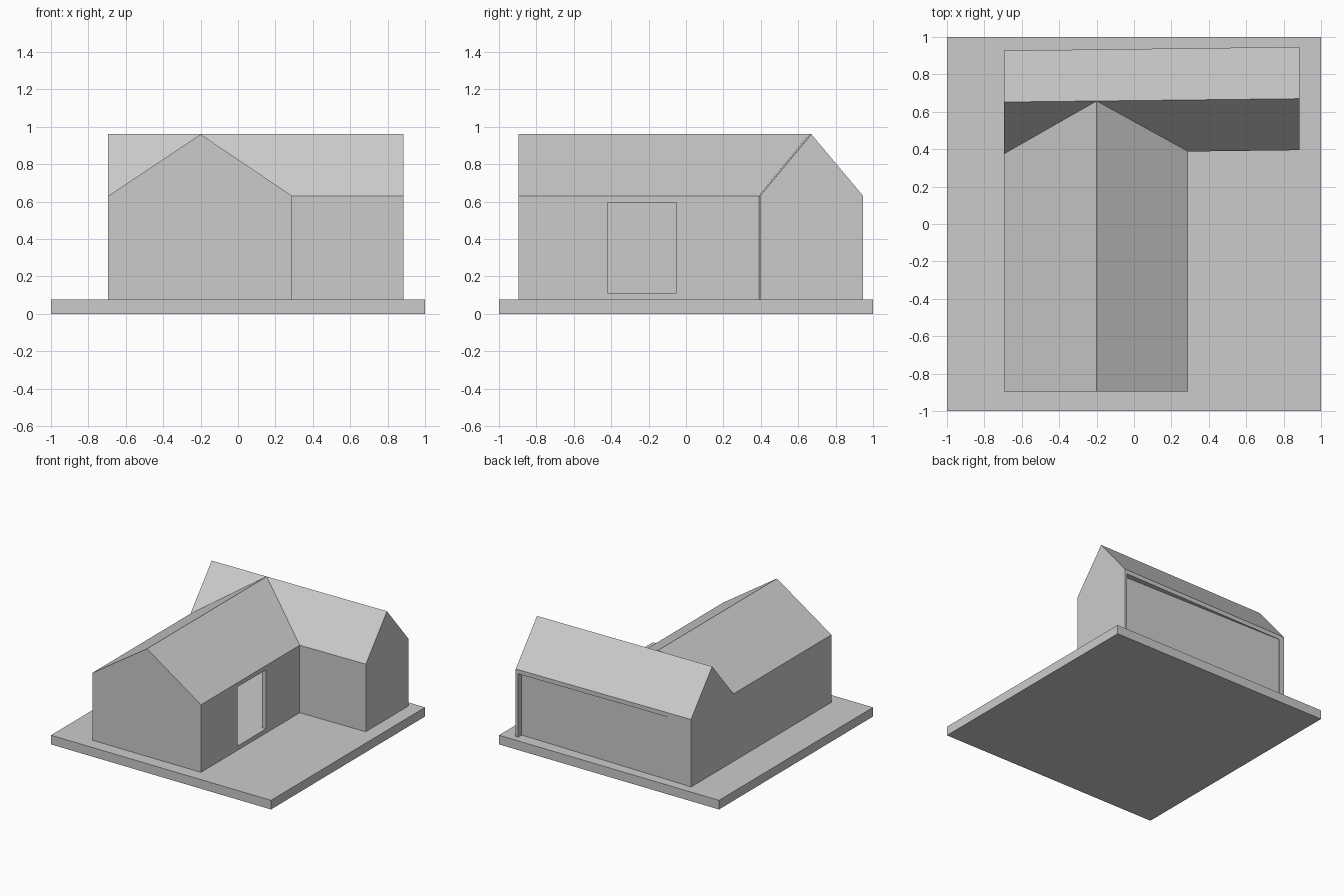
import bpy, bmesh

if "Cube" in bpy.data.objects:
    bpy.data.objects.remove(bpy.data.objects["Cube"])

BASE, SILL, HEAD, EAVE, RIDGE = 0.075, 0.11, 0.595, 0.63, 0.96


def loft(name, a, b):
    """Closed solid between two matching outlines."""
    bm = bmesh.new()
    va = [bm.verts.new(p) for p in a]
    vb = [bm.verts.new(p) for p in b]
    n = len(a)
    bm.faces.new(va)
    bm.faces.new(vb)
    for i in range(n):
        j = (i + 1) % n
        bm.faces.new((va[i], va[j], vb[j], vb[i]))
    bmesh.ops.recalc_face_normals(bm, faces=bm.faces)
    mesh = bpy.data.meshes.new(name)
    bm.to_mesh(mesh)
    bm.free()
    ob = bpy.data.objects.new(name, mesh)
    bpy.context.collection.objects.link(ob)
    return ob


def gable(lo, mid, hi, floor, eave, ridge):
    """Gable outline as (across, height) points."""
    return [(lo, floor), (hi, floor), (hi, eave), (mid, ridge), (lo, eave)]


def along_y(name, y0, y1, prof):
    return loft(name, [(u, y0, z) for u, z in prof], [(u, y1, z) for u, z in prof])


def along_x(name, x0, x1, prof0, prof1):
    return loft(name, [(x0, u, z) for u, z in prof0], [(x1, u, z) for u, z in prof1])


def upright(name, plan, z0, z1):
    return loft(name, [(x, y, z0) for x, y in plan], [(x, y, z1) for x, y in plan])


def rect(x0, x1, y0, y1):
    return [(x0, y0), (x1, y0), (x1, y1), (x0, y1)]


def combine(target, other, op):
    other.hide_render = True
    mod = target.modifiers.new("combine", 'BOOLEAN')
    mod.operation, mod.solver, mod.object = op, 'EXACT', other
    bpy.context.view_layer.objects.active = target
    bpy.ops.object.modifier_apply(modifier=mod.name)
    bpy.data.objects.remove(other)


# ground slab
upright("base_slab", rect(-1, 1, -1, 1), 0, BASE)

# front wing joined with the slightly skewed rear wing
house = along_y("house", -0.895, 0.657, gable(-0.695, -0.2, 0.29, BASE, EAVE, RIDGE))
rear = along_x("rear_wing", -0.695, 0.885,
               gable(0.375, 0.652, 0.927, BASE, EAVE, RIDGE),
               gable(0.395, 0.67, 0.947, BASE, EAVE, RIDGE))
combine(house, rear, 'UNION')

# hollow rooms
room = along_y("front_room", -0.86, 0.65, gable(-0.658, -0.2, 0.253, SILL, 0.61, 0.915))
combine(house, room, 'DIFFERENCE')
inner = gable(0.415, 0.655, 0.87, SILL, 0.62, 0.90)
room = along_x("rear_room", -0.658, 0.85, inner, inner)
combine(house, room, 'DIFFERENCE')

# doorway in the right wall of the front wing
combine(house, upright("doorway", rect(0.2, 0.35, -0.42, -0.05), SILL, HEAD), 'DIFFERENCE')

# wedge-shaped recess in the rear wall
recess = upright("rear_recess", [(-0.65, 0.924), (0.863, 0.90), (0.863, 1.05), (-0.65, 1.05)],
                 0.05, HEAD)
combine(house, recess, 'DIFFERENCE')
